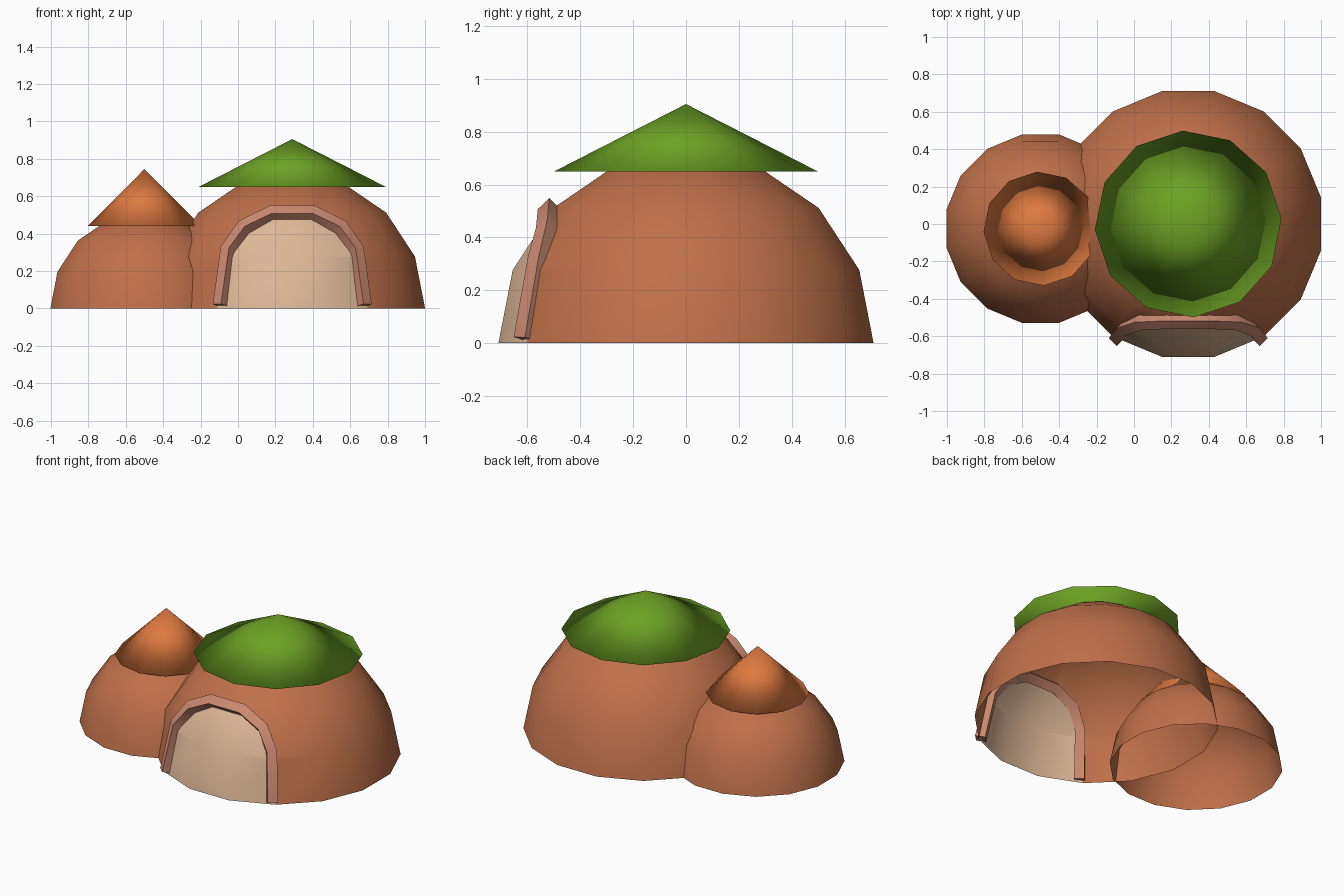
import bpy, bmesh, math
from mathutils import Vector, Matrix

if "Cube" in bpy.data.objects:
    bpy.data.objects.remove(bpy.data.objects["Cube"], do_unlink=True)


def material(name, rgb):
    m = bpy.data.materials.new(name)
    m.use_nodes = True
    m.diffuse_color = (*rgb, 1)
    m.node_tree.nodes["Principled BSDF"].inputs["Base Color"].default_value = (*rgb, 1)
    return m


CLAY = material("clay_brown", (0.52, 0.163, 0.068))
SAND = material("sand_tan", (0.72, 0.47, 0.305))
TRIM = material("pink_clay", (0.59, 0.25, 0.163))
GREEN = material("leaf_green", (0.15, 0.36, 0.018))
ORANGE = material("roof_orange", (0.73, 0.193, 0.05))


def finish(name, bm, mats, location, smooth=True):
    mesh = bpy.data.meshes.new(name)
    for f in bm.faces:
        f.smooth = smooth
    bm.to_mesh(mesh)
    bm.free()
    for m in mats:
        mesh.materials.append(m)
    obj = bpy.data.objects.new(name, mesh)
    obj.location = location
    bpy.context.collection.objects.link(obj)
    return obj


def dome_mesh(radius):
    """Open half sphere with a flat side facing the front."""
    bm = bmesh.new()
    turn = Matrix.Rotation(math.pi / 16, 4, 'Z')
    bmesh.ops.create_uvsphere(bm, u_segments=16, v_segments=8, radius=radius, matrix=turn)
    low = [v for v in bm.verts if v.co.z < -0.01]
    bmesh.ops.delete(bm, geom=low, context='VERTS')
    return bm


def cone_roof(name, radius, height, location, mat):
    bm = bmesh.new()
    turn = Matrix.Translation((0, 0, height / 2)) @ Matrix.Rotation(math.radians(3.4), 4, 'Z')
    bmesh.ops.create_cone(bm, cap_ends=True, segments=12, radius1=radius, radius2=0,
                          depth=height, matrix=turn)
    bmesh.ops.remove_doubles(bm, verts=bm.verts, dist=0.0001)
    finish(name, bm, [mat], location)


BIG = (0.29, 0, 0)
SMALL = (-0.5, -0.025, 0)

# Half of the doorway arch, from the ground to the top
arch = [Vector(p) for p in [(0.382, -0.61, 0.016), (0.342, -0.557, 0.315),
                            (0.258, -0.525, 0.435), (0.112, -0.518, 0.507)]]

# Main dome, with the doorway area cut into its front
bm = dome_mesh(0.724)


def in_door_columns(f):
    c = f.calc_center_median()
    return c.y < 0 and abs(math.atan2(c.x, -c.y)) < math.radians(33.8) and c.z < 0.512


cuts = []
for side in (1, -1):
    for a, b in zip(arch[1:], arch[2:]):
        d = b - a
        cuts.append((Vector((side * a.x, 0, a.z)), Vector((side * d.z, 0, -d.x))))
for point, normal in cuts:
    faces = [f for f in bm.faces if in_door_columns(f)]
    geom = set(faces)
    for f in faces:
        geom.update(f.edges, f.verts)
    bmesh.ops.bisect_plane(bm, geom=list(geom), plane_co=point, plane_no=normal, dist=0.0001)
for f in bm.faces:
    c = f.calc_center_median()
    inside = all((c - point).dot(normal) < 0 for point, normal in cuts)
    f.material_index = int(in_door_columns(f) and inside)
finish("main_dome", bm, [CLAY, SAND], BIG)

# Side dome
finish("side_dome", dome_mesh(0.513), [CLAY], SMALL)

# Roofs
cone_roof("main_roof", 0.5, 0.255, (BIG[0], BIG[1], 0.65), GREEN)
cone_roof("side_roof", 0.305, 0.305, (SMALL[0], SMALL[1], 0.44), ORANGE)

# Door frame: a square bar swept on edge along the arch
path = arch + [Vector((-p.x, p.y, p.z)) for p in reversed(arch)]
bm = bmesh.new()
rings = []
for i, p in enumerate(path):
    before = (p - path[i - 1]).normalized() if i else Vector()
    after = (path[i + 1] - p).normalized() if i + 1 < len(path) else Vector()
    along = (before + after).normalized()
    front = Vector((0, -1, 0))
    front = (front - along * front.dot(along)).normalized()
    across = along.cross(front)
    rings.append([bm.verts.new(p + 0.043 * o) for o in (front, across, -front, -across)])
for r, s in zip(rings, rings[1:]):
    for k in range(4):
        n = (k + 1) % 4
        bm.faces.new((r[k], r[n], s[n], s[k]))
bm.faces.new(rings[0])
bm.faces.new(rings[-1])
bmesh.ops.recalc_face_normals(bm, faces=bm.faces)
frame = finish("door_frame", bm, [TRIM], BIG)
bpy.ops.object.select_all(action='DESELECT')
frame.select_set(True)
bpy.context.view_layer.objects.active = frame
bpy.ops.object.shade_smooth_by_angle(angle=math.radians(45))
